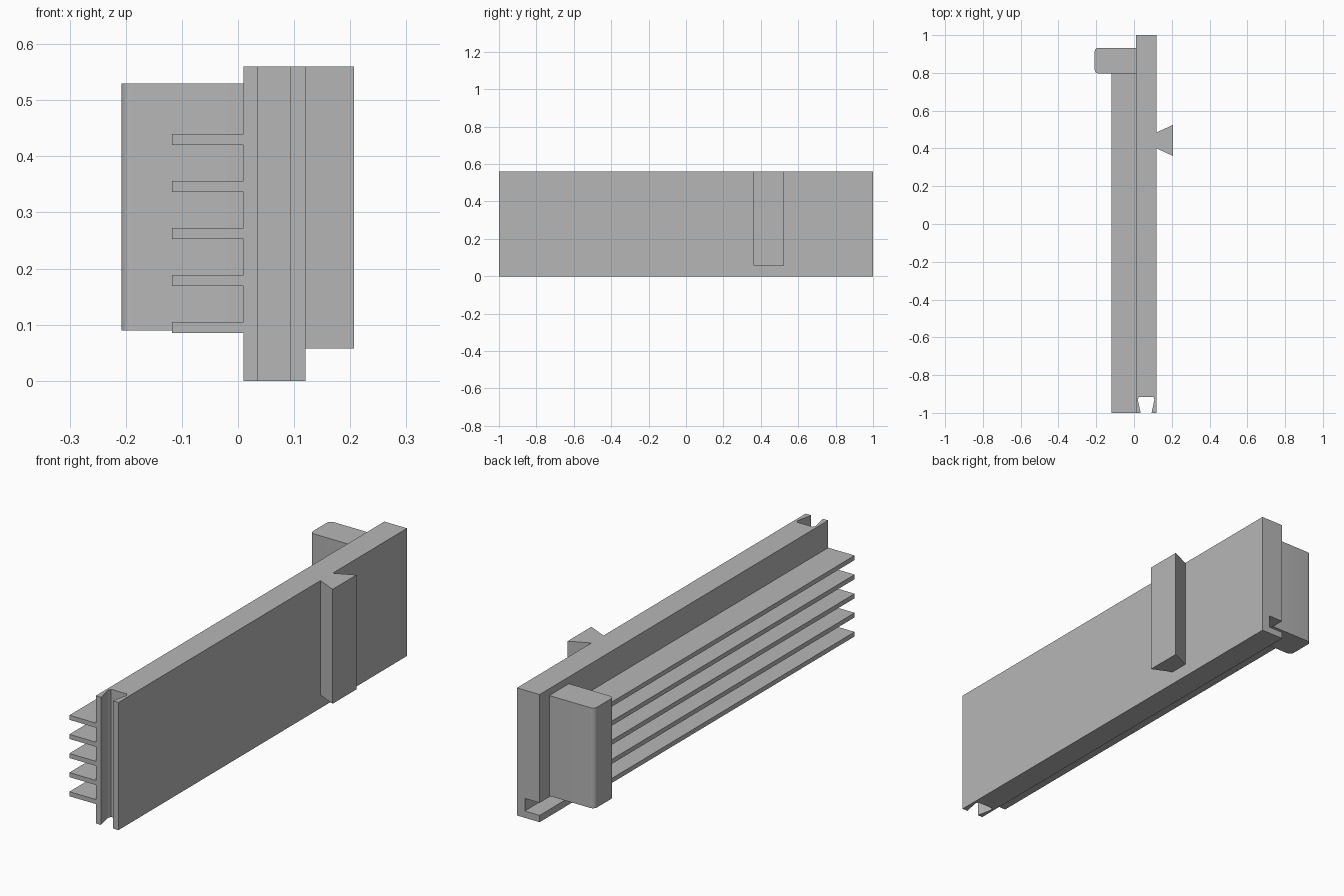
import bpy
import bmesh
import math

cube = bpy.data.objects.get("Cube")
if cube:
    bpy.data.objects.remove(cube, do_unlink=True)

grey = bpy.data.materials.new("plain grey")
grey.use_nodes = True
colour = (0.47, 0.47, 0.47, 1)
grey.diffuse_color = colour
grey.node_tree.nodes["Principled BSDF"].inputs["Base Color"].default_value = colour


def prism(name, outline, z0, z1):
    """Extrude a plan outline (x, y) from z0 up to z1."""
    bm = bmesh.new()
    base = bm.faces.new([bm.verts.new((x, y, z0)) for x, y in outline])
    new = bmesh.ops.extrude_face_region(bm, geom=[base])["geom"]
    bmesh.ops.translate(bm, vec=(0, 0, z1 - z0),
                        verts=[v for v in new if isinstance(v, bmesh.types.BMVert)])
    bmesh.ops.recalc_face_normals(bm, faces=bm.faces)
    mesh = bpy.data.meshes.new(name)
    bm.to_mesh(mesh)
    bm.free()
    mesh.materials.append(grey)
    obj = bpy.data.objects.new(name, mesh)
    bpy.context.collection.objects.link(obj)
    return obj


def rect(x0, x1, y0, y1):
    return [(x0, y0), (x1, y0), (x1, y1), (x0, y1)]


left, right, height = 0.01, 0.12, 0.56

# Main plate with an undercut vertical groove in its front end
groove = [(0.093, -1), (0.108, -0.93), (0.103, -0.915),
          (0.025, -0.915), (0.02, -0.93), (0.035, -1)]
plate = prism("main_plate",
              [(left, 1), (left, -1)] + groove[::-1] + [(right, -1), (right, 1)],
              0, height)

# Channel along the foot of the finned side, open at the back
cutter = prism("channel_cutter", rect(-0.05, 0.082, -0.8, 1.1), 0.03, 0.085)
cutter.hide_render = True
cutter.hide_viewport = True
cut = plate.modifiers.new("channel", "BOOLEAN")
cut.operation = "DIFFERENCE"
cut.solver = "EXACT"
cut.object = cutter

# Dovetail rail on the broad face
prism("dovetail_rail",
      [(right, 0.4), (0.207, 0.36), (0.207, 0.525), (right, 0.485)], 0.058, height)

# Cooling fins
for i in range(5):
    z = 0.085 + i * 0.0838
    prism(f"fin_{i + 1}", rect(-0.118, left, -1, 0.8), z, z + 0.02)

# End block with two rounded upright edges
r, x0, y0, y1 = 0.02, -0.208, 0.797, 0.933
outline = [(left, y0), (left, y1)]
for cy, start in ((y1 - r, 90), (y0 + r, 180)):
    for k in range(7):
        a = math.radians(start + k * 15)
        outline.append((x0 + r + r * math.cos(a), cy + r * math.sin(a)))
block = prism("end_block", outline, 0.09, 0.53)
bpy.context.view_layer.objects.active = block
block.select_set(True)
bpy.ops.object.shade_smooth_by_angle(angle=math.radians(30))
